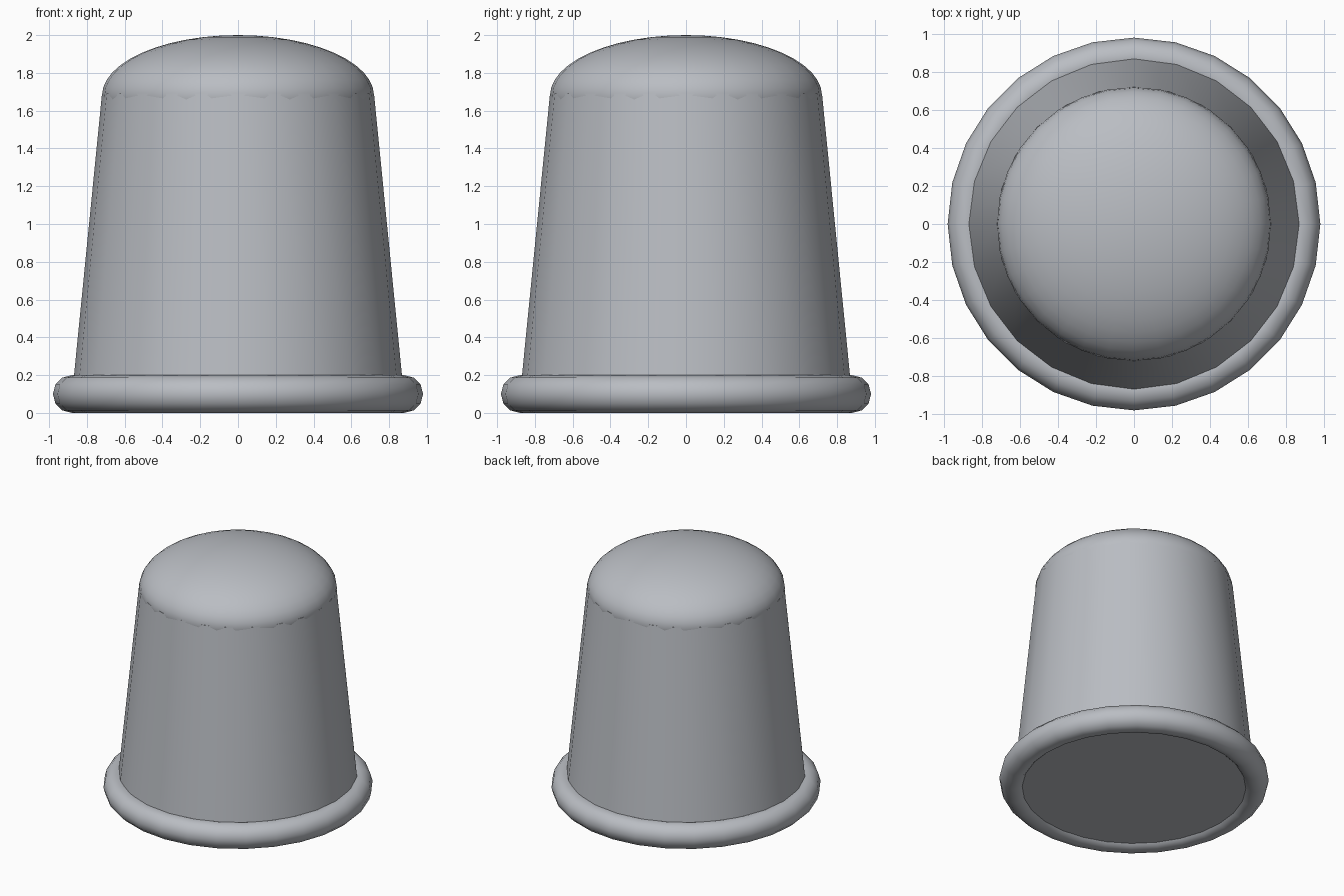
import bpy
import math

cube = bpy.data.objects.get("Cube")
if cube:
    bpy.data.objects.remove(cube, do_unlink=True)

# Single grey metal colour
grey = bpy.data.materials.new("grey_metal")
grey.use_nodes = True
colour = (0.49, 0.51, 0.545, 1.0)
grey.diffuse_color = colour
grey.node_tree.nodes["Principled BSDF"].inputs["Base Color"].default_value = colour


def finish(name, angle):
    """Name the active part, colour it and smooth its shallow edges."""
    part = bpy.context.object
    part.name = name
    part.data.materials.append(grey)
    bpy.ops.object.transform_apply(location=True, rotation=True, scale=True)
    bpy.ops.object.shade_smooth_by_angle(angle=math.radians(angle))
    return part


# Tapered body, closed at the bottom
base_z, top_z = 0.03, 1.69
bpy.ops.mesh.primitive_cone_add(
    vertices=24, radius1=0.885, radius2=0.72, depth=top_z - base_z,
    end_fill_type='NGON', location=(0, 0, (base_z + top_z) / 2))
finish("tapered_body", 40)

# Flattened dome cap, its lower half hidden in the body
bpy.ops.mesh.primitive_uv_sphere_add(
    segments=32, ring_count=24, radius=0.72, location=(0, 0, 1.68))
bpy.context.object.scale.z = 0.32 / 0.72
finish("dome_cap", 60)

# Rolled rim round the foot
bpy.ops.mesh.primitive_torus_add(
    major_segments=28, minor_segments=12,
    major_radius=0.88, minor_radius=0.1, location=(0, 0, 0.1))
finish("rolled_rim", 60)
